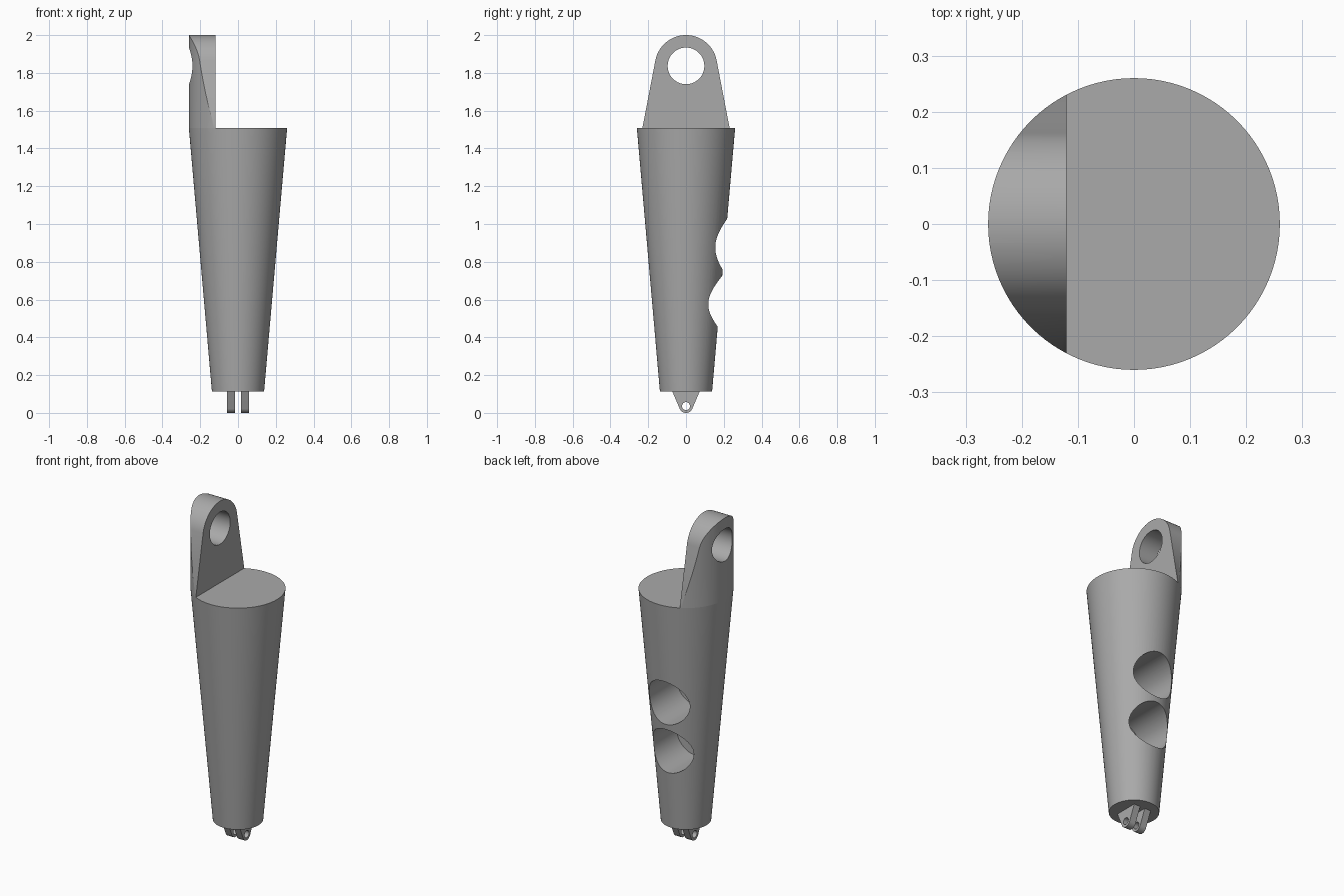
import bpy, bmesh, math
from mathutils import Matrix

if "Cube" in bpy.data.objects:
    bpy.data.objects.remove(bpy.data.objects["Cube"], do_unlink=True)

grey = bpy.data.materials.new("plain grey")
grey.use_nodes = True
colour = (0.4, 0.4, 0.4, 1)
grey.diffuse_color = colour
grey.node_tree.nodes["Principled BSDF"].inputs["Base Color"].default_value = colour

SHOULDER, BASE, RADIUS = 1.507, 0.112, 0.26


def finish(bm, name):
    bmesh.ops.recalc_face_normals(bm, faces=bm.faces[:])
    mesh = bpy.data.meshes.new(name)
    bm.to_mesh(mesh)
    bm.free()
    mesh.materials.append(grey)
    obj = bpy.data.objects.new(name, mesh)
    bpy.context.collection.objects.link(obj)
    return obj


def cone(name, r1, r2, start, end, axis="Z", centre=(0, 0, 0), sides=96):
    """Capped cone running from start to end along an axis."""
    turn = {"Z": Matrix(), "X": Matrix.Rotation(math.pi / 2, 4, "Y"),
            "Y": Matrix.Rotation(-math.pi / 2, 4, "X")}[axis]
    bm = bmesh.new()
    bmesh.ops.create_cone(bm, cap_ends=True, segments=sides, radius1=r1, radius2=r2,
                          depth=end - start,
                          matrix=Matrix.Translation(centre) @ turn
                          @ Matrix.Translation((0, 0, (start + end) / 2)))
    return finish(bm, name)


def lug(name, x0, x1, foot_z, foot_y, eye_z, r, steps=40):
    """Tapered plate with a rounded end around an eye, extruded along x."""
    up = 1 if eye_z > foot_z else -1
    reach = abs(eye_z - foot_z)
    # tangent point where the straight flank meets the round end
    lean = math.acos(r / math.hypot(foot_y, reach)) - math.atan2(reach, foot_y)
    outline = [(foot_y, foot_z)]
    for i in range(steps + 1):
        a = lean + (math.pi - 2 * lean) * i / steps
        outline.append((r * math.cos(a), eye_z + up * r * math.sin(a)))
    outline.append((-foot_y, foot_z))
    bm = bmesh.new()
    face = bm.faces.new([bm.verts.new((x0, y, z)) for y, z in outline])
    new = bmesh.ops.extrude_face_region(bm, geom=[face])["geom"]
    bmesh.ops.translate(bm, vec=(x1 - x0, 0, 0),
                        verts=[v for v in new if isinstance(v, bmesh.types.BMVert)])
    return finish(bm, name)


def boolean(obj, tool, operation):
    mod = obj.modifiers.new(operation.lower(), "BOOLEAN")
    mod.operation, mod.object, mod.solver = operation, tool, "EXACT"
    bpy.context.view_layer.objects.active = obj
    bpy.ops.object.modifier_apply(modifier=mod.name)
    bpy.data.objects.remove(tool, do_unlink=True)


def smooth(obj):
    bpy.ops.object.select_all(action="DESELECT")
    obj.select_set(True)
    bpy.context.view_layer.objects.active = obj
    bpy.ops.object.shade_smooth_by_angle(angle=math.radians(30))


# tapered body with two blind round holes in the back
body = cone("tapered_body", 0.138, RADIUS, BASE, SHOULDER)
for z in (0.893, 0.591):
    boolean(body, cone("hole_cutter", 0.135, 0.135, -0.1, 0.4, "Y", (0, 0, z)), "DIFFERENCE")

# upper hanging tab, its outer side rounded to the body radius
tab = lug("hanging_tab", -0.4, -0.12, SHOULDER, 0.231, 1.835, 0.165)
boolean(tab, cone("round_limit", RADIUS, RADIUS, SHOULDER - 0.1, 2.1), "INTERSECT")
boolean(tab, cone("eye_cutter", 0.097, 0.097, -0.5, 0.1, "X", (0, 0, 1.837)), "DIFFERENCE")

# pair of small lugs under the body
lugs = []
for side, x in (("right", -0.0375), ("left", 0.0375)):
    small = lug(side + "_bottom_lug", x - 0.021, x + 0.021, BASE, 0.072, 0.036, 0.036)
    boolean(small, cone("pin_cutter", 0.021, 0.021, -0.2, 0.2, "X", (0, 0, 0.036), 48), "DIFFERENCE")
    lugs.append(small)

for part in [body, tab] + lugs:
    smooth(part)
